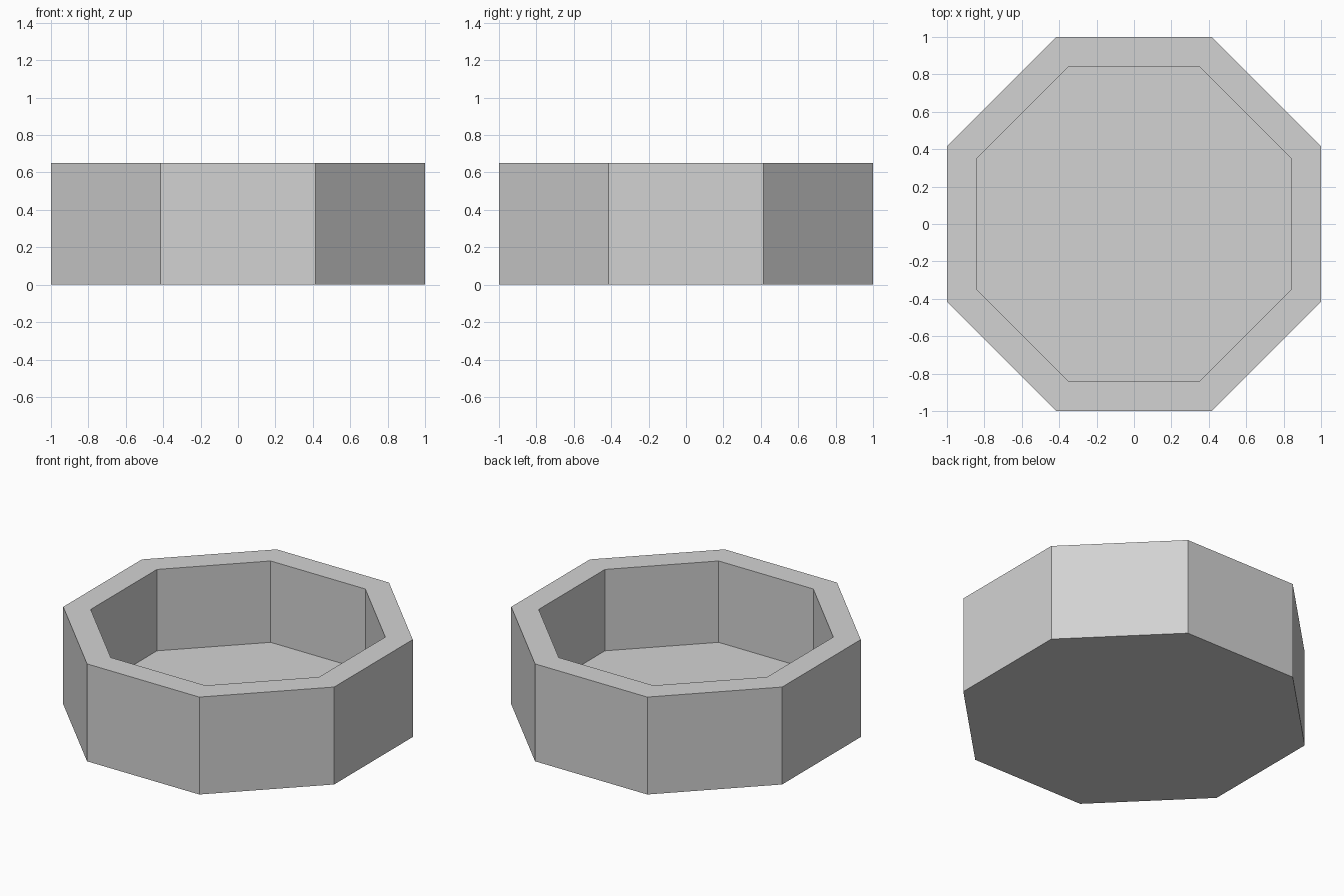
import bpy, bmesh, math

if "Cube" in bpy.data.objects:
    bpy.data.objects.remove(bpy.data.objects["Cube"])

SIDES = 8
OUTER, INNER = 1.0, 0.843      # distance from centre to flat sides
HEIGHT, FLOOR = 0.65, 0.107

grey = bpy.data.materials.new("light grey")
grey.diffuse_color = (0.65, 0.65, 0.65, 1)
grey.use_nodes = True
grey.node_tree.nodes["Principled BSDF"].inputs["Base Color"].default_value = grey.diffuse_color

bm = bmesh.new()


def ring(apothem, z):
    r = apothem / math.cos(math.pi / SIDES)
    return [bm.verts.new((r * math.cos((i + 0.5) * math.tau / SIDES),
                          r * math.sin((i + 0.5) * math.tau / SIDES), z))
            for i in range(SIDES)]


# Outer wall, rim, inner wall as a stack of octagons
rings = [ring(OUTER, 0), ring(OUTER, HEIGHT), ring(INNER, HEIGHT), ring(INNER, FLOOR)]
for a, b in zip(rings, rings[1:]):
    for i in range(SIDES):
        j = (i + 1) % SIDES
        bm.faces.new((a[i], a[j], b[j], b[i]))

# Underside and inner floor
bm.faces.new(rings[0][::-1])
bm.faces.new(rings[-1])

mesh = bpy.data.meshes.new("octagonal_basin")
bm.to_mesh(mesh)
bm.free()
mesh.materials.append(grey)
basin = bpy.data.objects.new("octagonal_basin", mesh)
bpy.context.collection.objects.link(basin)
